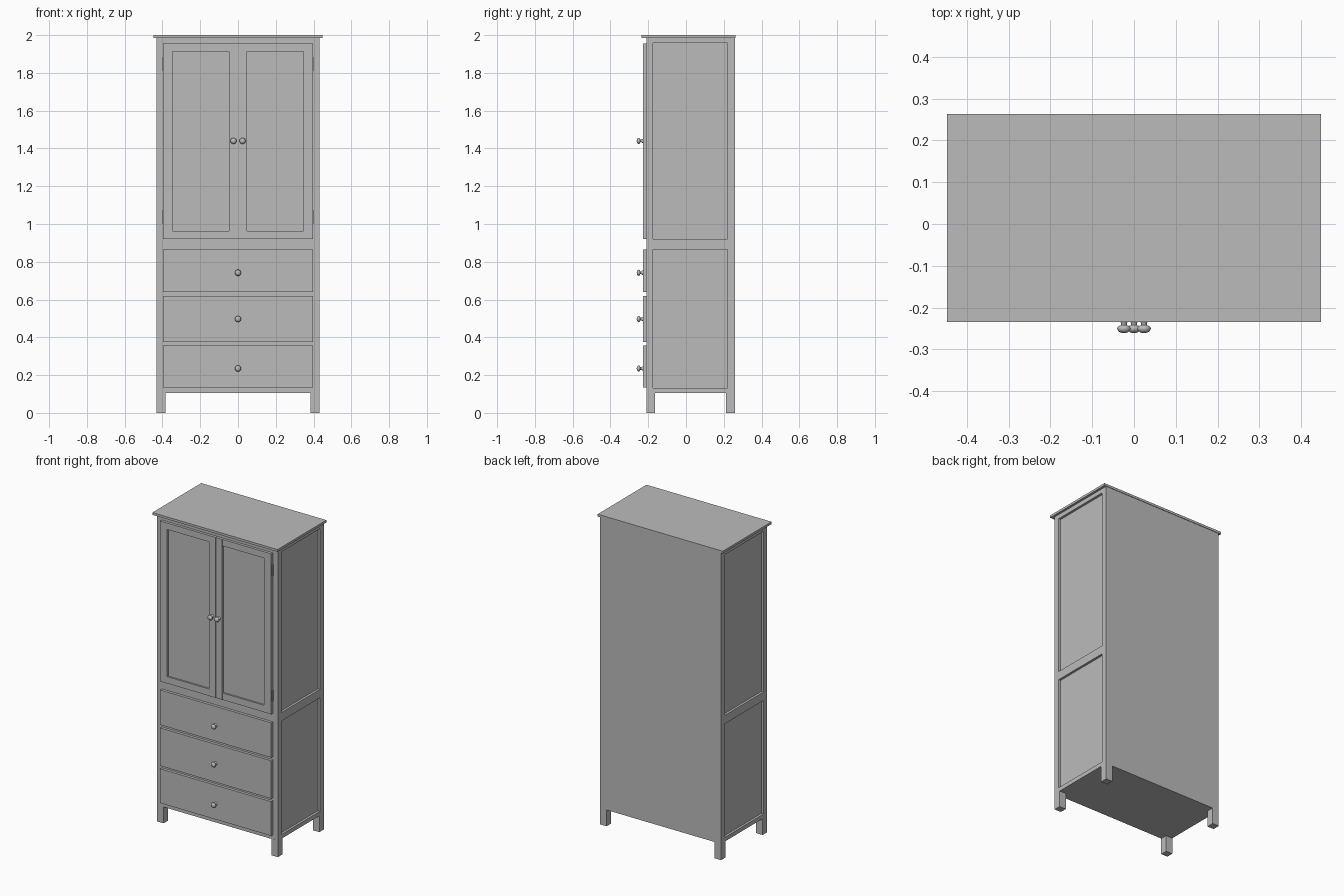
import bpy, bmesh, math
from mathutils import Matrix

cube = bpy.data.objects.get("Cube")
if cube:
    bpy.data.objects.remove(cube, do_unlink=True)

grey = bpy.data.materials.new("plain grey")
grey.use_nodes = True
grey.diffuse_color = (0.5, 0.5, 0.5, 1)
grey.node_tree.nodes["Principled BSDF"].inputs["Base Color"].default_value = (0.5, 0.5, 0.5, 1)


def finish(name, bm):
    bmesh.ops.recalc_face_normals(bm, faces=bm.faces)
    mesh = bpy.data.meshes.new(name)
    bm.to_mesh(mesh)
    bm.free()
    mesh.materials.append(grey)
    obj = bpy.data.objects.new(name, mesh)
    bpy.context.collection.objects.link(obj)
    return obj


def box(name, x, y, z):
    """Box from (min, max) pairs."""
    bm = bmesh.new()
    size = [b - a for a, b in (x, y, z)]
    mid = [(a + b) / 2 for a, b in (x, y, z)]
    bmesh.ops.create_cube(bm, size=1, matrix=Matrix.Translation(mid) @ Matrix.Diagonal((*size, 1)))
    return finish(name, bm)


def span(side, a, b):
    return tuple(sorted((side * a, side * b)))


def knob(name, x, z):
    """Turned knob, revolved about an axis along y."""
    profile = [(0, -.22), (.012, -.22), (.011, -.232), (.007, -.236), (.007, -.242),
               (.014, -.245), (.0165, -.25), (.014, -.256), (.008, -.26), (0, -.261)]
    bm = bmesh.new()
    verts = [bm.verts.new((r, y, 0)) for r, y in profile]
    edges = [bm.edges.new(pair) for pair in zip(verts, verts[1:])]
    bmesh.ops.spin(bm, geom=verts + edges, cent=(0, 0, 0), axis=(0, 1, 0),
                   angle=math.tau, steps=24)
    bmesh.ops.remove_doubles(bm, verts=bm.verts, dist=1e-5)
    bmesh.ops.translate(bm, vec=(x, 0, z), verts=bm.verts)
    obj = finish(name, bm)
    bpy.ops.object.select_all(action='DESELECT')
    obj.select_set(True)
    bpy.context.view_layer.objects.active = obj
    bpy.ops.object.shade_smooth_by_angle(angle=math.radians(50))


FRONT, BACK, BASE, ROOF = -.21, .26, .105, 1.985
FACE = -.228  # front of doors and drawers

# Carcass and top
box("carcass", (-.417, .417), (FRONT + .001, BACK), (BASE, ROOF))
box("top_board", (-.447, .447), (-.235, .263), (ROOF, 2))

for side, label in ((1, "left"), (-1, "right")):
    # Posts run down to form the legs
    outer = span(side, .385, .432)
    box(label + "_front_post", outer, (FRONT, -.165), (0, BASE))
    box(label + "_back_post", outer, (.213, BACK), (0, BASE))
    # Side frame around two recessed panels
    rim = span(side, .41, .432)
    box(label + "_front_stile", rim, (FRONT, -.174), (BASE, ROOF))
    box(label + "_back_stile", rim, (.22, BACK), (BASE, ROOF))
    for part, z in (("bottom", (BASE, .132)), ("middle", (.865, .92)), ("top", (1.957, ROOF))):
        box(f"{label}_{part}_side_rail", rim, (-.174, .22), z)
    # Framed door
    box(label + "_door_panel", span(side, .04, .36), (-.216, FRONT), (.93, 1.945))
    box(label + "_outer_door_stile", span(side, .347, .397), (FACE, FRONT), (.92, 1.956))
    box(label + "_inner_door_stile", span(side, .001, .047), (FACE, FRONT), (.92, 1.956))
    for part, z in (("bottom", (.92, .964)), ("top", (1.914, 1.956))):
        box(f"{label}_{part}_door_rail", span(side, .047, .347), (FACE + .001, FRONT), z)
    for part, z in (("lower", 1.0), ("upper", 1.81)):
        box(f"{label}_{part}_hinge", span(side, .394, .401), (-.219, FRONT), (z, z + .073))
    knob(label + "_door_knob", side * .024, 1.44)

# Drawers
for label, low, high, grip in (("bottom", .135, .356, .235), ("middle", .375, .62, .497),
                               ("top", .64, .865, .742)):
    box(label + "_drawer", (-.397, .397), (FACE, FRONT), (low, high))
    knob(label + "_drawer_knob", 0, grip)
